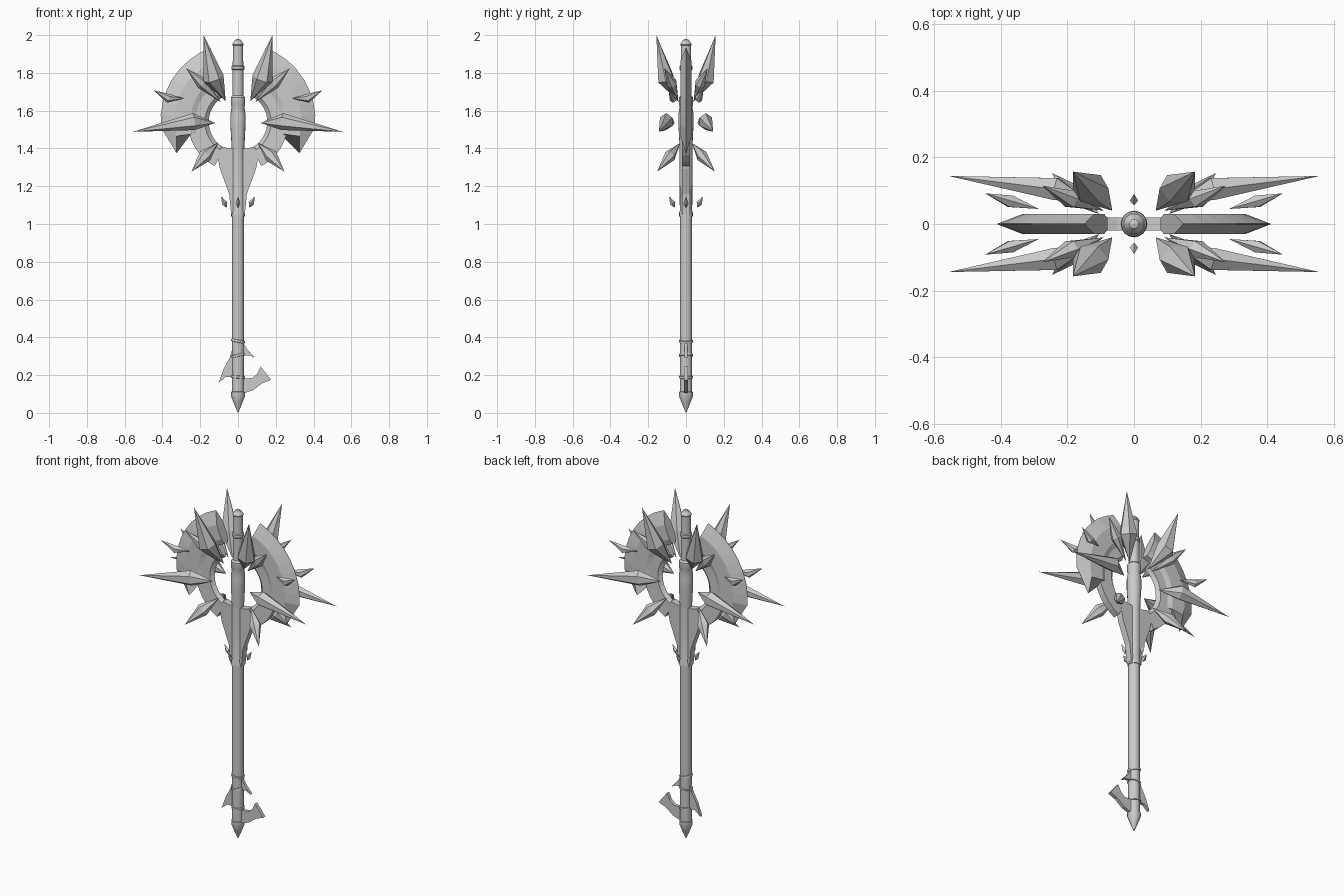
import bpy, bmesh
from math import sin, cos, radians, pi, tau
from mathutils import Vector, Matrix

if "Cube" in bpy.data.objects:
    bpy.data.objects.remove(bpy.data.objects["Cube"])


def make(name, verts, faces, mirror=(False, False, False), smooth=False):
    me = bpy.data.meshes.new(name)
    bm = bmesh.new()
    vs = [bm.verts.new(v) for v in verts]
    for f in faces:
        bm.faces.new([vs[i] for i in f])
    bmesh.ops.recalc_face_normals(bm, faces=bm.faces)
    bm.to_mesh(me)
    bm.free()
    ob = bpy.data.objects.new(name, me)
    bpy.context.collection.objects.link(ob)
    if any(mirror):
        m = ob.modifiers.new("Mirror", 'MIRROR')
        m.use_axis = mirror
        m.use_mirror_merge = False
    if smooth:
        bpy.ops.object.select_all(action='DESELECT')
        ob.select_set(True)
        bpy.context.view_layer.objects.active = ob
        bpy.ops.object.shade_smooth_by_angle(angle=radians(30))
    return ob


def loft(name, rows, **kw):
    """Join closed cross-sections and cap both ends."""
    n = len(rows[0])
    verts = [p for r in rows for p in r]
    faces = [(i * n + j, i * n + (j + 1) % n, (i + 1) * n + (j + 1) % n, (i + 1) * n + j)
             for i in range(len(rows) - 1) for j in range(n)]
    faces += [tuple(range(n)), tuple(range(len(verts) - n, len(verts)))]
    return make(name, verts, faces, **kw)


def lathe(name, profile, sides=16):
    rows = [[(r * cos(tau * k / sides), r * sin(tau * k / sides), z) for k in range(sides)]
            for r, z in profile]
    return loft(name, rows, smooth=True)


def plate(name, pts, t, mirror=(False, False, False)):
    return loft(name, [[(x, y, z) for x, z in pts] for y in (-t, t)], mirror=mirror)


def crystal(name, base, mid, tip, w, mirror=(True, True, False), sides=6):
    base, mid, tip = Vector(base), Vector(mid), Vector(tip)
    axis = (tip - base).normalized()
    u = axis.cross(Vector((0, 1, 0))).normalized()
    v = axis.cross(u)
    ring = [mid + w * (cos(tau * k / sides) * u + 0.85 * sin(tau * k / sides) * v)
            for k in range(sides)]
    faces = []
    for k in range(sides):
        j = (k + 1) % sides
        faces += [(0, k + 2, j + 2), (1, j + 2, k + 2)]
    return make(name, [base, tip] + ring, faces, mirror=mirror)


# Handle: pointed pommel, grip and long shaft
lathe("pommel", [(0.001, 0.0), (0.022, 0.05), (0.037, 0.09), (0.037, 0.105), (0.03, 0.11)])
lathe("shaft", [(0.032, 0.10), (0.032, 1.04), (0.036, 1.04), (0.036, 1.06), (0.033, 1.07), (0.034, 1.42)])
lathe("head_sleeve", [(0.034, 1.40), (0.036, 1.45), (0.04, 1.52), (0.04, 1.58), (0.034, 1.62),
                      (0.038, 1.63), (0.038, 1.67), (0.029, 1.68)])
lathe("top_rod", [(0.029, 1.67), (0.029, 1.815), (0.034, 1.82), (0.034, 1.835), (0.028, 1.84),
                  (0.027, 1.945), (0.031, 1.95), (0.014, 1.975), (0.001, 1.98)])

# Grip bands, some of them tilted
for i, (z, tilt) in enumerate([(0.105, 0), (0.19, 5), (0.305, -14), (0.38, 12)]):
    band = lathe(f"grip_band_{i}", [(0.03, -0.008), (0.037, -0.006), (0.037, 0.006), (0.03, 0.008)])
    band.matrix_world = Matrix.Translation((0, 0, z)) @ Matrix.Rotation(radians(tilt), 4, 'Y')

# Torn fins at the grip
plate("left_fin", [(-0.02, 0.37), (-0.045, 0.29), (-0.075, 0.235), (-0.102, 0.16),
                   (-0.065, 0.19), (-0.02, 0.19)], 0.009)
plate("right_fin", [(0.02, 0.385), (0.05, 0.335), (0.09, 0.29), (0.06, 0.305), (0.02, 0.305)], 0.009)
plate("hook_fin", [(0.02, 0.18), (0.075, 0.185), (0.1, 0.205), (0.12, 0.245), (0.175, 0.175),
                   (0.125, 0.155), (0.08, 0.12), (0.02, 0.10)], 0.01)

# Flared neck below the ring
half = [(0.036, 1.05), (0.047, 1.16), (0.095, 1.29), (0.11, 1.37), (0.085, 1.41), (0.05, 1.40)]
plate("neck", half + [(-x, z) for x, z in reversed(half)], 0.02)

# Open ring around the head
C = 1.54
rows = []
for k in range(13):
    a = radians(58 - k * 10)
    rows.append([(r * cos(a), y, C + r * sin(a)) for r, y in
                 ((0.155, 0), (0.175, 0.018), (0.265, 0.02), (0.265, -0.02), (0.175, -0.018))])
loft("ring", rows, mirror=(True, False, False))

# Axe blades: thick body, bevel to a sharp outer edge, hooked lower corner
lines = []
for k in range(9):
    a = radians(69 - k * 9.3)
    lines.append([(r * cos(a), 1.55 + r * sin(a)) for r in (0.22, 0.25, 0.335, 0.41)])
lines.append([(0.22, 1.48), (0.25, 1.475), (0.325, 1.465), (0.325, 1.375)])
rows = []
for p in lines:
    t = (0.018, 0.03, 0.03, 0.001)
    rows.append([(x, y, z) for (x, z), y in zip(p, t)] +
                [(x, -y, z) for (x, z), y in reversed(list(zip(p, t)))])
loft("axe_blade", rows, mirror=(True, False, False))

# Floating crystals, four of each
crystal("top_crystal", (0.065, 0.04, 1.65), (0.13, 0.107, 1.77), (0.183, 0.157, 2.0), 0.056)
crystal("upper_crystal", (0.09, 0.04, 1.645), (0.19, 0.075, 1.745), (0.275, 0.115, 1.825), 0.033)
crystal("small_crystal", (0.285, 0.045, 1.665), (0.37, 0.068, 1.665), (0.447, 0.092, 1.708), 0.024)
crystal("side_crystal", (0.12, 0.06, 1.535), (0.235, 0.105, 1.542), (0.556, 0.144, 1.488), 0.045)
crystal("lower_crystal", (0.105, 0.03, 1.43), (0.175, 0.085, 1.36), (0.246, 0.153, 1.277), 0.036)

# Tiny crystals around the collar
crystal("collar_crystal_side", (0.06, 0, 1.085), (0.07, 0, 1.11), (0.09, 0, 1.145), 0.015, (True, False, False), 4)
tiny = crystal("collar_crystal_front", (0.06, 0, 1.085), (0.07, 0, 1.11), (0.09, 0, 1.145), 0.015, (True, False, False), 4)
tiny.rotation_euler.z = pi / 2
